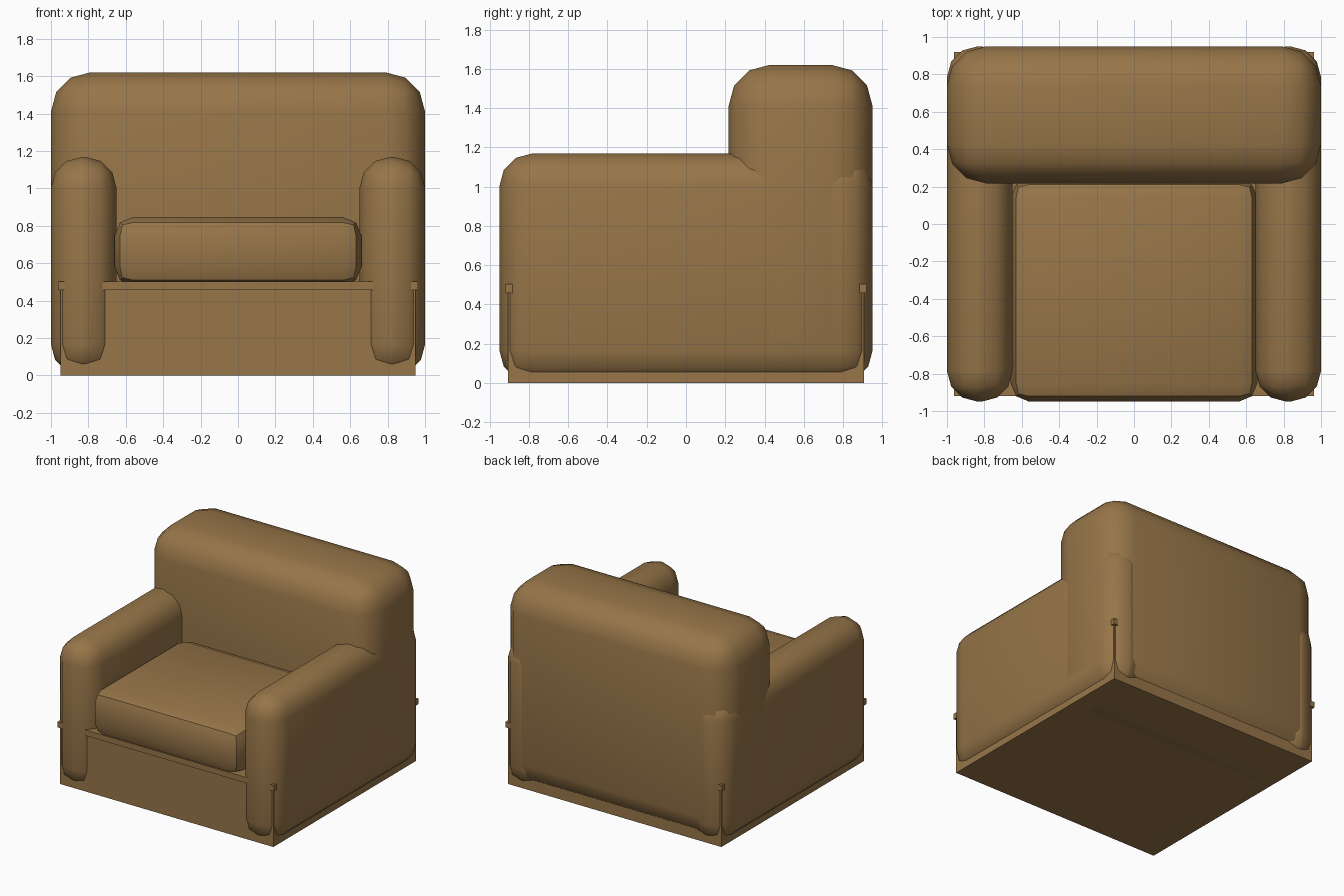
import bpy
import bmesh
import math

if "Cube" in bpy.data.objects:
    bpy.data.objects.remove(bpy.data.objects["Cube"])

fabric = bpy.data.materials.new("brown fabric")
fabric.diffuse_color = (0.31, 0.18, 0.066, 1)
fabric.use_nodes = True
fabric.node_tree.nodes["Principled BSDF"].inputs["Base Color"].default_value = fabric.diffuse_color


def block(name, lo, hi, radius=0, segments=1):
    """Box between two corners, with all edges rounded when radius > 0."""
    bm = bmesh.new()
    bmesh.ops.create_cube(bm, size=1)
    for v in bm.verts:
        v.co = [lo[i] + (v.co[i] + 0.5) * (hi[i] - lo[i]) for i in range(3)]
    if radius:
        bmesh.ops.bevel(bm, geom=bm.edges[:], offset=radius, offset_type='OFFSET',
                        segments=segments, profile=0.5, affect='EDGES')
    bmesh.ops.recalc_face_normals(bm, faces=bm.faces[:])
    mesh = bpy.data.meshes.new(name)
    bm.to_mesh(mesh)
    bm.free()
    mesh.materials.append(fabric)
    ob = bpy.data.objects.new(name, mesh)
    bpy.context.collection.objects.link(ob)
    if radius:
        bpy.ops.object.select_all(action='DESELECT')
        ob.select_set(True)
        bpy.context.view_layer.objects.active = ob
        bpy.ops.object.shade_smooth_by_angle(angle=math.radians(38))
    return ob


# Square base and the slightly wider board on top of it
block("base", (-0.95, -0.907, 0), (0.95, 0.907, 0.46))
block("seat_board", (-0.963, -0.92, 0.457), (0.963, 0.92, 0.503))

# Seat cushion with a two-step rounded edge
block("seat_cushion", (-0.66, -0.95, 0.48), (0.66, 0.24, 0.847), 0.1, 2)

# Tall rounded backrest
block("backrest", (-1, 0.217, 0), (1, 0.95, 1.62), 0.21, 3)

# Rounded arms on both sides
for side, x0, x1 in (("left", -1, -0.65), ("right", 0.65, 1)):
    block(side + "_arm", (x0, -0.95, 0), (x1, 0.95, 1.168), 0.165, 3)
